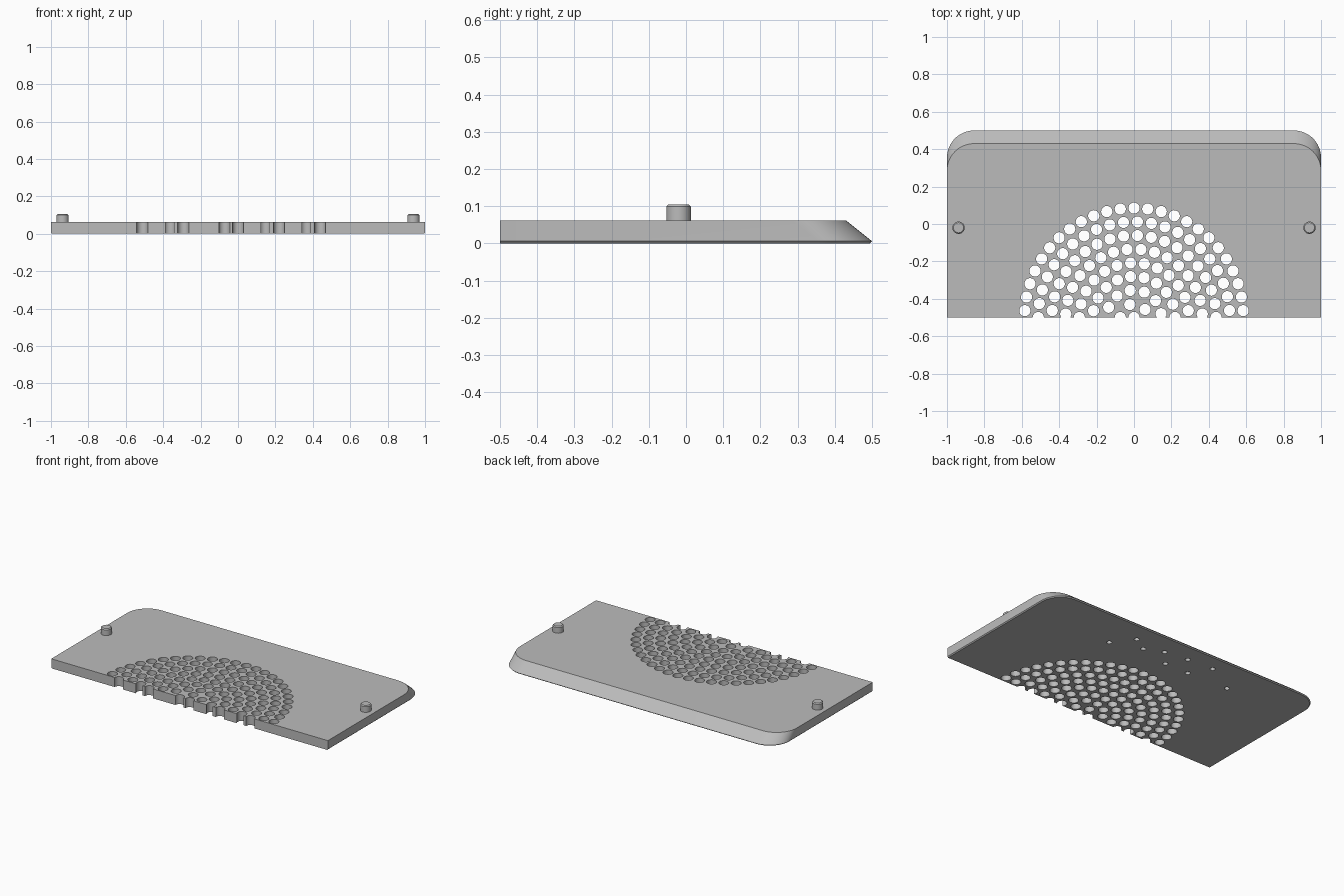
import bpy, bmesh
from math import radians, sin, cos, pi
from mathutils import Matrix

cube = bpy.data.objects.get("Cube")
if cube:
    bpy.data.objects.remove(cube, do_unlink=True)

grey = bpy.data.materials.new("matte_grey")
grey.use_nodes = True
colour = (0.5, 0.5, 0.5, 1)
grey.diffuse_color = colour
grey.node_tree.nodes["Principled BSDF"].inputs["Base Color"].default_value = colour

THICK = 0.062
FRONT, BACK = -0.5, 0.5
CORNER = 0.145
ARC_STEPS = 12


def make_object(name, bm):
    bmesh.ops.recalc_face_normals(bm, faces=bm.faces)
    mesh = bpy.data.meshes.new(name)
    bm.to_mesh(mesh)
    bm.free()
    mesh.materials.append(grey)
    obj = bpy.data.objects.new(name, mesh)
    bpy.context.collection.objects.link(obj)
    return obj


def smooth(obj):
    bpy.ops.object.select_all(action='DESELECT')
    bpy.context.view_layer.objects.active = obj
    obj.select_set(True)
    bpy.ops.object.shade_smooth_by_angle(angle=radians(30))


def add_cylinder(bm, x, y, radius, low, high, sides):
    place = Matrix.Translation((x, y, (low + high) / 2)) @ Matrix.Rotation(0.1, 4, 'Z')
    return bmesh.ops.create_cone(bm, cap_ends=True, segments=sides, radius1=radius,
                                 radius2=radius, depth=high - low, matrix=place)


def outline(inset, shift):
    """Plate outline: square front corners, rounded back corners."""
    half = 1 - inset
    radius = CORNER - inset
    cx, cy = 1 - CORNER, BACK - CORNER - shift
    right = [(half, FRONT)]
    for i in range(ARC_STEPS + 1):
        a = pi / 2 * i / ARC_STEPS
        right.append((cx + radius * cos(a), cy + radius * sin(a)))
    return right + [(-x, y) for x, y in reversed(right)]


# Plate: lofted outline with a small bottom chamfer and a raked back edge
bm = bmesh.new()
levels = [(0, 0.006, 0), (0.006, 0, 0), (THICK, 0, 0.07)]
rings = [[bm.verts.new((x, y, z)) for x, y in outline(inset, shift)]
         for z, inset, shift in levels]
count = len(rings[0])
for low, high in zip(rings, rings[1:]):
    for i in range(count):
        j = (i + 1) % count
        bm.faces.new((low[i], low[j], high[j], high[i]))
bm.faces.new(rings[0])
bm.faces.new(rings[-1])
plate = make_object("plate", bm)

# Grille cutters: concentric rings of through holes around the front middle
bm = bmesh.new()
PITCH, HOLE = 0.0731, 0.03
add_cylinder(bm, 0, FRONT, HOLE, -0.1, 0.2, 24)
hole_counts = [5, 12, 19, 25, 31, 37, 43, 50]
first_angles = [36, 8, 0, 7.2, 2.9, 0, 4.2, 3.6]
for ring, (n, first) in enumerate(zip(hole_counts, first_angles), start=1):
    for k in range(n):
        a = radians(first + 360 * k / n)
        x, y = PITCH * ring * cos(a), FRONT + PITCH * ring * sin(a)
        if y > FRONT - 0.01:
            add_cylinder(bm, x, y, HOLE, -0.1, 0.2, 24)

# Small blind holes on the underside
pin_holes = [(0.39, 0.24), (0.29, 0.37), (0.19, 0.31), (0.07, 0.36), (-0.02, 0.26),
             (-0.09, 0.38), (-0.19, 0.26), (-0.27, 0.39), (-0.48, 0.27)]
for x, y in pin_holes:
    add_cylinder(bm, x, y, 0.016, -0.1, 0.03, 16)
cutter = make_object("hole_cutter", bm)
cutter.hide_render = True

cut = plate.modifiers.new("holes", 'BOOLEAN')
cut.operation = 'DIFFERENCE'
cut.solver = 'EXACT'
cut.object = cutter
bpy.context.view_layer.objects.active = plate
bpy.ops.object.modifier_apply(modifier=cut.name)
bpy.data.objects.remove(cutter, do_unlink=True)
smooth(plate)

# Locating pegs with a chamfered top
for name, x in (("left_peg", 0.938), ("right_peg", -0.938)):
    bm = bmesh.new()
    top = 0.105
    add_cylinder(bm, x, -0.02, 0.033, THICK - 0.01, top, 32)
    rim = [e for e in bm.edges if all(v.co.z > top - 0.001 for v in e.verts)]
    bmesh.ops.bevel(bm, geom=rim, offset=0.006, segments=1, affect='EDGES')
    smooth(make_object(name, bm))
